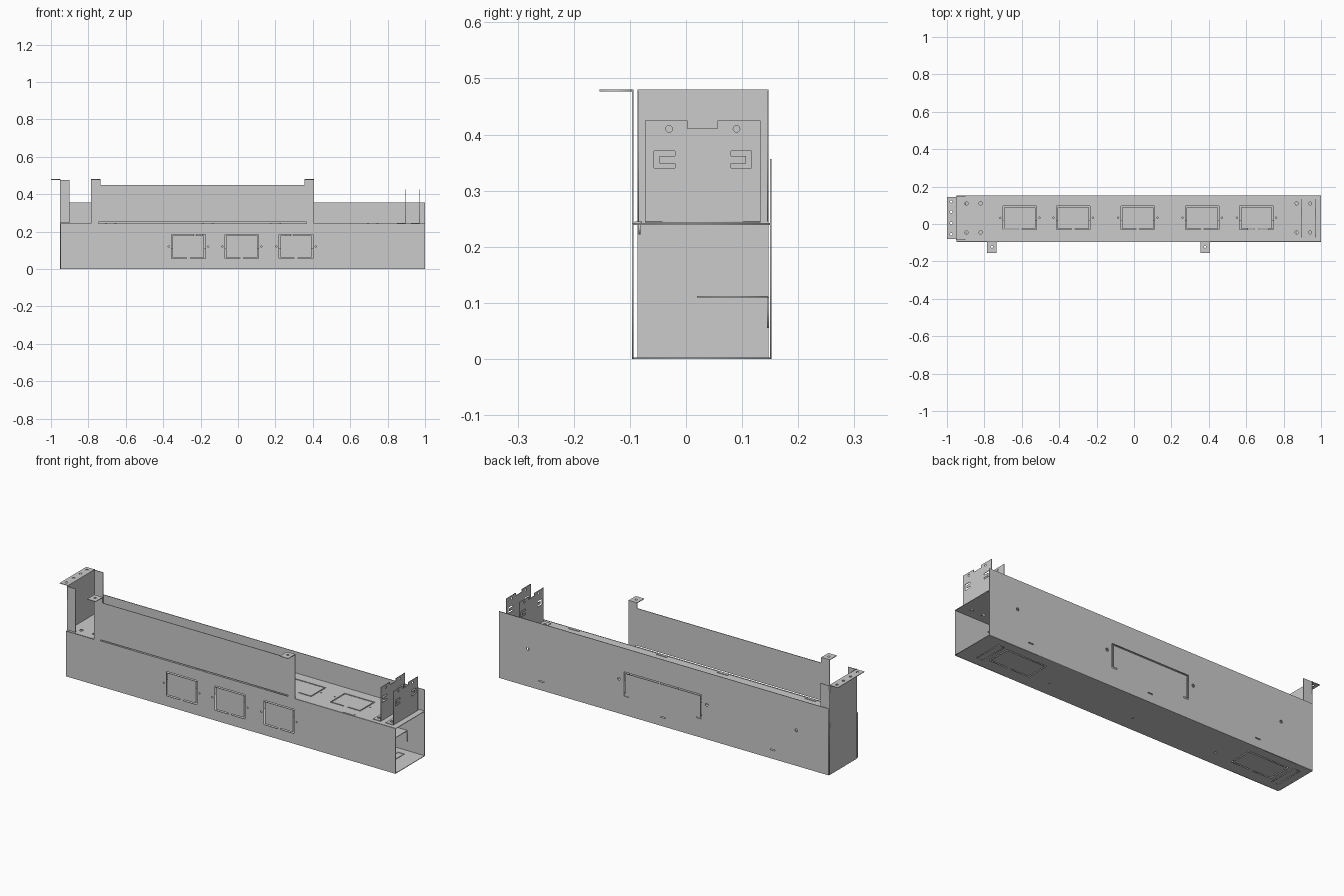
import bpy, math
from mathutils import Matrix

if "Cube" in bpy.data.objects:
    bpy.data.objects.remove(bpy.data.objects["Cube"])

T = 0.003  # sheet thickness
PLANES = {
    'xy': Matrix(((1, 0, 0), (0, 1, 0), (0, 0, 1))),
    'xz': Matrix(((1, 0, 0), (0, 0, -1), (0, 1, 0))),
    'yz': Matrix(((0, 0, 1), (1, 0, 0), (0, 1, 0))),
}


def rect(a0, b0, a1, b1):
    return [(a0, b0), (a1, b0), (a1, b1), (a0, b1)]


def hole(a, b, r=0.006, n=12):
    return [(a + r * math.cos(i * math.tau / n), b + r * math.sin(i * math.tau / n)) for i in range(n)]


def knockout(a0, b0, a1, b1, bridge=0.01, s=0.006):
    """Rectangular slot left attached by a bridge at the lower edge."""
    m = (a0 + a1) / 2
    return [(m + bridge, b0), (a1, b0), (a1, b1), (a0, b1), (a0, b0), (m - bridge, b0),
            (m - bridge, b0 + s), (a0 + s, b0 + s), (a0 + s, b1 - s),
            (a1 - s, b1 - s), (a1 - s, b0 + s), (m + bridge, b0 + s)]


def sheet(name, plane, offset, outline, holes=()):
    """Flat sheet with cut-outs, filled from 2D outlines."""
    cu = bpy.data.curves.new(name + "_outline", 'CURVE')
    cu.dimensions = '2D'
    cu.fill_mode = 'BOTH'
    cu.extrude = T / 2
    for loop in [outline, *holes]:
        sp = cu.splines.new('POLY')
        sp.points.add(len(loop) - 1)
        for p, (a, b) in zip(sp.points, loop):
            p.co = (a, b, 0, 1)
        sp.use_cyclic_u = True
    tmp = bpy.data.objects.new(name + "_tmp", cu)
    bpy.context.scene.collection.objects.link(tmp)
    dg = bpy.context.evaluated_depsgraph_get()
    me = bpy.data.meshes.new_from_object(tmp.evaluated_get(dg))
    bpy.data.objects.remove(tmp)
    m = PLANES[plane]
    me.transform(Matrix.Translation(m.col[2] * offset) @ m.to_4x4())
    ob = bpy.data.objects.new(name, me)
    bpy.context.scene.collection.objects.link(ob)
    return ob


# Front skin with raised panel and hanging tabs
cuts = [rect(-0.745, 0.244, 0.365, 0.25)]
for x in (-0.265, 0.02, 0.31):
    cuts.append(knockout(x - 0.09, 0.055, x + 0.09, 0.185))
    cuts += [hole(x - 0.105, 0.12, 0.004), hole(x + 0.105, 0.12, 0.004)]
sheet("front_panel", 'xz', 0.095, [
    (-0.95, 0), (1, 0), (1, 0.242), (0.405, 0.242), (0.405, 0.48), (0.355, 0.48),
    (0.355, 0.45), (-0.735, 0.45), (-0.735, 0.48), (-0.785, 0.48), (-0.785, 0.242), (-0.95, 0.242)], cuts)
for i, x in enumerate((-0.76, 0.38)):
    sheet(f"front_tab_flange_{i}", 'xy', 0.4785, rect(x - 0.025, -0.154, x + 0.025, -0.0935), [hole(x, -0.122)])

# Top plate with knockouts and fixing holes
cuts = []
for x in (-0.61, -0.325, 0.02, 0.365, 0.655):
    cuts.append(knockout(x - 0.09, -0.03, x + 0.09, 0.095))
    cuts += [hole(x - 0.105, 0.033, 0.004), hole(x + 0.105, 0.033, 0.004)]
for x in (-0.895, -0.82, 0.87, 0.94):
    cuts += [hole(x, -0.045, 0.009), hole(x, 0.11, 0.009)]
sheet("top_plate", 'xy', 0.2405, rect(-0.95, -0.0935, 1, 0.15), cuts)

# Spring clips along the front edge of the top plate
for i, x in enumerate((-0.68, -0.16, 0.2, 0.72)):
    sheet(f"clip_{i}", 'xz', 0.083, [(x - 0.03, 0.24), (x - 0.018, 0.222), (x + 0.018, 0.222), (x + 0.03, 0.24)])
    sheet(f"clip_top_{i}", 'xy', 0.2435, rect(x - 0.03, -0.092, x + 0.03, -0.078))

# Back skin with large knockout
cuts = [knockout(-0.2, 0.1, 0.26, 0.23, 0.2, 0.007)]
cuts += [hole(x, z, 0.008) for x, z in ((-0.76, 0.19), (0.83, 0.2), (-0.23, 0.185), (0.29, 0.185))]
cuts += [rect(x - 0.015, 0.045, x + 0.015, 0.05) for x in (-0.62, 0.03, 0.75)]
sheet("back_panel", 'xz', -0.151, rect(-0.95, 0, 1, 0.356), cuts)

# Bottom plate with access covers
cuts = [knockout(x - 0.12, -0.03, x + 0.12, 0.1) for x in (-0.73, 0.73)]
cuts += [knockout(x - 0.02, -0.05, x + 0.02, 0.11, 0.008, 0.004) for x in (-0.89, 0.89)]
cuts += [hole(x, -0.01) for x in (-0.5, 0, 0.5)]
sheet("bottom_plate", 'xy', 0.0015, rect(-0.95, -0.0935, 1, 0.15), cuts)

# Inner cable shelf and its lip
sheet("inner_shelf", 'xy', 0.111, rect(-0.9, 0.02, 0.9, 0.147))
sheet("inner_shelf_lip", 'xz', -0.146, rect(-0.9, 0.055, 0.9, 0.11))

# Left end plate, top flange and side returns
sheet("end_plate", 'yz', -0.9515, rect(-0.0865, 0, 0.147, 0.48))
sheet("end_flange", 'xy', 0.4785, rect(-1, -0.08, -0.95, 0.145),
      [hole(-0.977, y, 0.007) for y in (-0.055, 0.005, 0.065, 0.12)])
for name, y in (("front", -0.085), ("back", 0.1455)):
    sheet(f"end_{name}_return", 'xz', -y, rect(-0.953, 0.245, -0.9, 0.477))

# Pair of notched mounting brackets at the right end
for i, x in enumerate((0.895, 0.97)):
    cuts = []
    for s in (-1, 1):
        def side(pts):
            return [(0.03 + s * a, b) for a, b in pts]
        cuts.append(hole(0.03 + s * 0.06, 0.41))
        cuts.append(side([(0.087, 0.34), (0.05, 0.34), (0.05, 0.348), (0.077, 0.348),
                          (0.077, 0.362), (0.05, 0.362), (0.05, 0.371), (0.087, 0.371)]))
    sheet(f"bracket_{i}", 'yz', x, [(-0.073, 0.245), (0.133, 0.245), (0.133, 0.425), (0.056, 0.425),
                                   (0.056, 0.411), (0.003, 0.411), (0.003, 0.425), (-0.073, 0.425)], cuts)
    sheet(f"bracket_foot_{i}", 'xy', 0.2445, rect(x - 0.045, -0.073, x, 0.133),
          [hole(x - 0.027, y, 0.009) for y in (-0.045, 0.11)])
